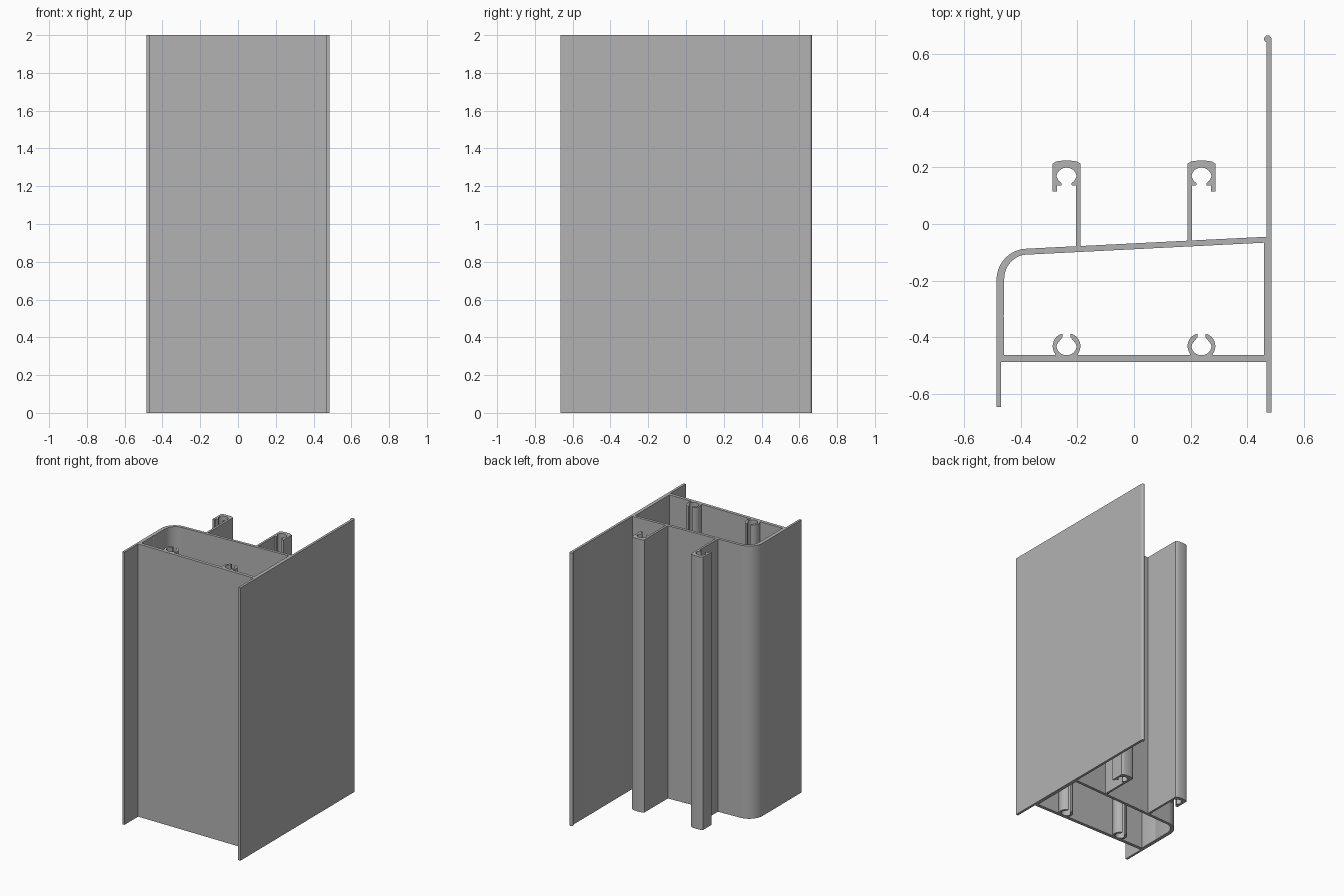
import bpy
import bmesh
from math import cos, sin, radians

cube = bpy.data.objects.get("Cube")
if cube:
    bpy.data.objects.remove(cube, do_unlink=True)

HEIGHT = 2.0

metal = bpy.data.materials.new("grey_metal")
metal.use_nodes = True
COLOUR = (0.45, 0.45, 0.45, 1)
metal.diffuse_color = COLOUR
metal.node_tree.nodes["Principled BSDF"].inputs["Base Color"].default_value = COLOUR


def arc(cx, cy, rx, ry, start, end, steps):
    """Points along an elliptical arc, angles in degrees."""
    angles = [radians(start + (end - start) * i / steps) for i in range(steps + 1)]
    return [(cx + rx * cos(a), cy + ry * sin(a)) for a in angles]


def flip(points, axis=0.0):
    """Mirror a profile across the line x = axis."""
    return [(2 * axis - x, y) for x, y in reversed(points)]


def extrude(name, points):
    """Extrude a closed plan profile to the full height."""
    bm = bmesh.new()
    base = bm.faces.new([bm.verts.new((x, y, 0)) for x, y in points])
    result = bmesh.ops.extrude_face_region(bm, geom=[base], use_keep_orig=True)
    top = [v for v in result["geom"] if isinstance(v, bmesh.types.BMVert)]
    bmesh.ops.translate(bm, verts=top, vec=(0, 0, HEIGHT))
    bmesh.ops.recalc_face_normals(bm, faces=bm.faces)
    mesh = bpy.data.meshes.new(name)
    bm.to_mesh(mesh)
    bm.free()
    mesh.materials.append(metal)
    mesh.shade_smooth()
    mesh.set_sharp_from_angle(angle=radians(30))
    obj = bpy.data.objects.new(name, mesh)
    bpy.context.collection.objects.link(obj)
    return obj


# Long side plate: thin fins at both ends, thicker chamber wall, beaded tip
extrude("left_plate", [
    (0.485, -0.665), (0.485, 0.653)]
    + arc(0.472, 0.653, 0.013, 0.013, 0, 270, 14)
    + [(0.467, 0.64), (0.467, -0.045), (0.458, -0.066),
       (0.458, -0.463), (0.458, -0.487), (0.467, -0.487), (0.467, -0.665)])

# Right wall with its fin, rounded corner and sloping back web
extrude("right_wall_and_back_web", [
    (0.467, -0.045), (0.458, -0.066)]
    + arc(-0.376, -0.195, 0.082, 0.087, 90, 180, 14)
    + [(-0.458, -0.316), (-0.461, -0.324), (-0.458, -0.332),
       (-0.458, -0.463), (-0.458, -0.487), (-0.469, -0.487),
       (-0.469, -0.646), (-0.485, -0.646)]
    + arc(-0.376, -0.197, 0.109, 0.11, 180, 90, 14))

# Flat front web closing the chamber
extrude("front_web", [(-0.458, -0.487), (0.458, -0.487),
                      (0.458, -0.463), (-0.458, -0.463)])

# Hooked legs on the back web
CENTRE = 0.238
lip = [(CENTRE - 0.034, 0.135), (CENTRE - 0.019, 0.135),
       (CENTRE - 0.017, 0.143), (CENTRE - 0.028, 0.153)]
cavity = arc(CENTRE, 0.163, 0.036, 0.036, 172, 8, 14)
hook = ([(0.188, -0.06), (0.204, -0.059)] + lip + cavity
        + flip(lip, CENTRE)
        + [(CENTRE + 0.034, 0.115), (CENTRE + 0.049, 0.115), (CENTRE + 0.049, 0.213)]
        + arc(CENTRE, 0.213, 0.049, 0.011, 40, 140, 8)
        + [(CENTRE - 0.049, 0.213)])
extrude("left_hook_leg", hook)
extrude("right_hook_leg", [(x, y - 0.02 if y < 0 else y) for x, y in flip(hook)])

# Split round screw ports standing on the front web, each made of two jaws
PORT_Y = -0.431
jaw = (arc(CENTRE, PORT_Y, 0.049, 0.047, 112, 212, 12)
       + [(CENTRE - 0.039, -0.464), (CENTRE, -0.464)]
       + arc(CENTRE, PORT_Y, 0.035, 0.032, 270, 178, 10)
       + [(CENTRE - 0.032, PORT_Y + 0.009), (CENTRE - 0.014, PORT_Y + 0.032),
          (CENTRE - 0.014, PORT_Y + 0.043)])
for side, mirrored in (("left", False), ("right", True)):
    for place, points in (("inner", jaw), ("outer", flip(jaw, CENTRE))):
        extrude(f"{side}_screw_port_{place}_jaw", flip(points) if mirrored else points)
